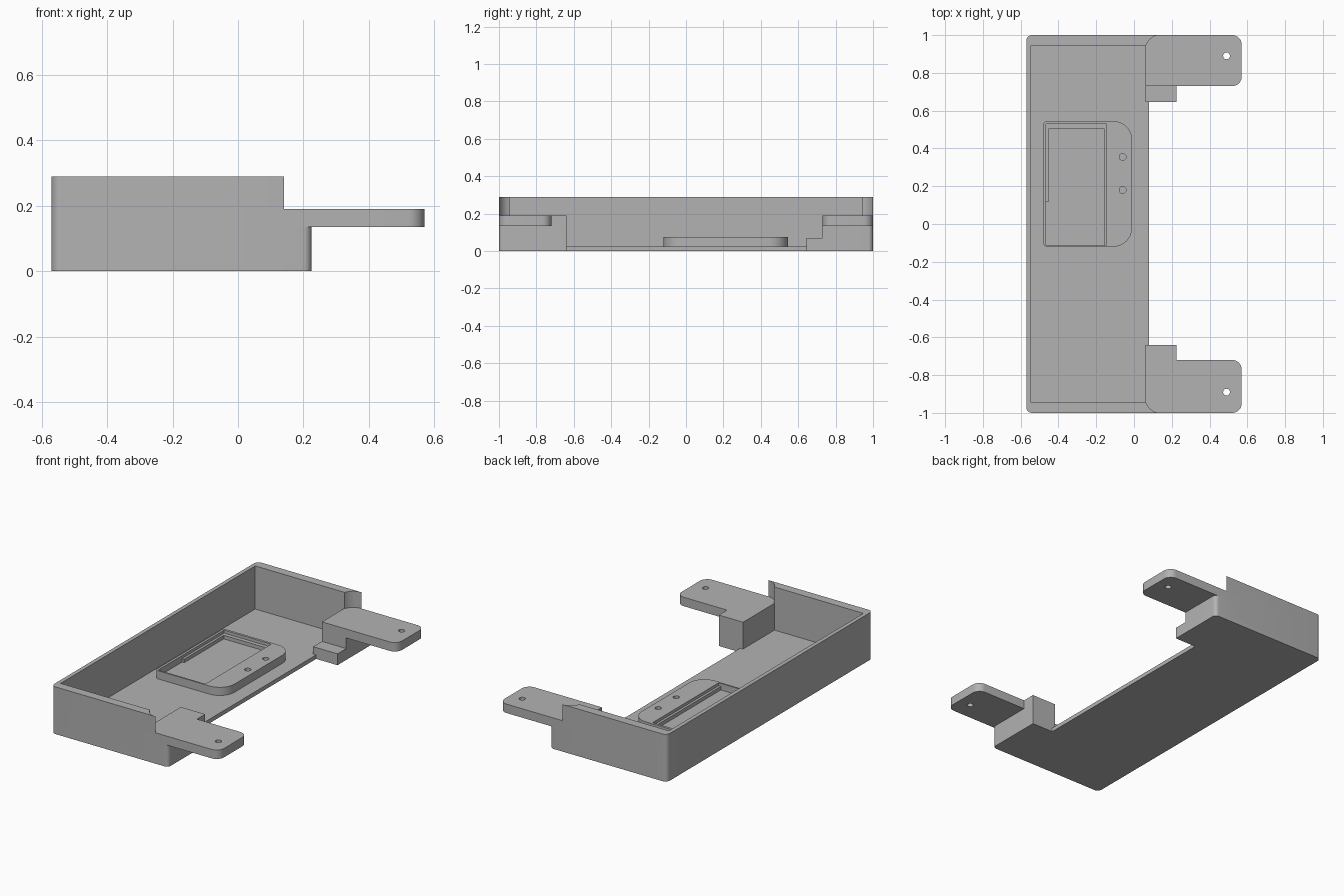
import bpy, bmesh
from math import sin, cos, radians, tan, pi
from mathutils import Vector

cube = bpy.data.objects.get("Cube")
if cube:
    bpy.data.objects.remove(cube, do_unlink=True)

grey = bpy.data.materials.new("plain grey")
grey.use_nodes = True
COLOUR = (0.45, 0.45, 0.45, 1)
grey.diffuse_color = COLOUR
grey.node_tree.nodes["Principled BSDF"].inputs["Base Color"].default_value = COLOUR


def arc(cx, cy, r, start, end, n=10):
    steps = [radians(start + (end - start) * i / n) for i in range(n + 1)]
    return [(cx + r * cos(a), cy + r * sin(a)) for a in steps]


def rounded(corners, n=8):
    """Outline from (x, y) or (x, y, radius) corners."""
    points = []
    for i, corner in enumerate(corners):
        p = Vector(corner[:2])
        if len(corner) == 2:
            points.append(tuple(p))
            continue
        r = corner[2]
        a = (Vector(corners[i - 1][:2]) - p).normalized()
        b = (Vector(corners[(i + 1) % len(corners)][:2]) - p).normalized()
        half = a.angle(b) / 2
        centre = p + (a + b).normalized() * r / sin(half)
        first = p + a * r / tan(half) - centre
        last = p + b * r / tan(half) - centre
        sweep = pi - 2 * half
        for k in range(n + 1):
            t = k / n
            v = (first * sin((1 - t) * sweep) + last * sin(t * sweep)) / sin(sweep)
            points.append(tuple(centre + v))
    return points


def prism(name, outline, z0, z1):
    bm = bmesh.new()
    base = bm.faces.new([bm.verts.new((x, y, z0)) for x, y in outline])
    top = bmesh.ops.extrude_face_region(bm, geom=[base], use_keep_orig=True)["geom"]
    bmesh.ops.translate(bm, vec=(0, 0, z1 - z0),
                        verts=[v for v in top if isinstance(v, bmesh.types.BMVert)])
    bmesh.ops.recalc_face_normals(bm, faces=bm.faces)
    mesh = bpy.data.meshes.new(name)
    bm.to_mesh(mesh)
    bm.free()
    mesh.materials.append(grey)
    obj = bpy.data.objects.new(name, mesh)
    bpy.context.collection.objects.link(obj)
    return obj


def cut(obj, cutter):
    mod = obj.modifiers.new("cut", "BOOLEAN")
    mod.operation = "DIFFERENCE"
    mod.solver = "EXACT"
    mod.object = cutter
    bpy.context.view_layer.objects.active = obj
    bpy.ops.object.modifier_apply(modifier=mod.name)
    bpy.data.objects.remove(cutter, do_unlink=True)


def drill(obj, x, y, z0, z1, r=0.018):
    cut(obj, prism("drill", arc(x, y, r, 0, 345, 23), z0, z1))


def box(x0, y0, x1, y1):
    return [(x0, y0), (x1, y0), (x1, y1), (x0, y1)]


FLOOR, TAB_Z, ARM_Z, TOP = 0.025, 0.135, 0.19, 0.29
FRONT, BACK = -0.64, 0.645      # inner ends of the arm posts
TAB_FRONT, TAB_BACK = -0.72, 0.73

parts = []

# Floor plate, including the feet of both arms
parts.append(prism("floor_plate", rounded([
    (-0.57, -1, 0.03), (0.225, -1, 0.025), (0.225, FRONT), (0.08, FRONT),
    (0.08, BACK), (0.225, BACK), (0.225, 1, 0.025), (-0.57, 1, 0.03)]), 0, FLOOR))

# Walls: lower band ends at the posts, upper band ends in scooped tips
outer = rounded([(0.06, 1), (-0.57, 1, 0.03), (-0.57, -1, 0.03), (0.06, -1)])
inner = [(-0.545, -0.945), (-0.545, 0.945)]
parts.append(prism("lower_walls", outer + [(0.06, -0.945)] + inner + [(0.06, 0.945)],
                   FLOOR, ARM_Z))
parts.append(prism("upper_walls", outer[1:-1] + arc(0.14, -0.92, 0.08, 270, 198.2)
                   + inner + arc(0.14, 0.92, 0.08, 161.8, 90), ARM_Z, TOP))

# Front arm: full height post with a drilled tab
parts.append(prism("front_post", rounded([
    (0.06, -1), (0.225, -1, 0.025), (0.225, FRONT), (0.06, FRONT)]), FLOOR, TAB_Z))
front_tab = prism("front_tab", rounded([
    (0.06, -1), (0.57, -1, 0.05), (0.57, TAB_FRONT, 0.05), (0.225, TAB_FRONT),
    (0.225, FRONT), (0.06, FRONT)]), TAB_Z, ARM_Z)
drill(front_tab, 0.49, -0.89, 0.1, 0.25)

# Back arm: post, low step and drilled tab
parts.append(prism("back_post", rounded([
    (0.06, TAB_BACK), (0.225, TAB_BACK), (0.225, 1, 0.025), (0.06, 1)]), FLOOR, TAB_Z))
parts.append(prism("back_step", box(0.06, BACK, 0.225, TAB_BACK), FLOOR, 0.07))
back_tab = prism("back_tab", rounded([
    (0.06, TAB_BACK), (0.57, TAB_BACK, 0.05), (0.57, 1, 0.05), (0.06, 1)]), TAB_Z, ARM_Z)
drill(back_tab, 0.49, 0.89, 0.1, 0.25)

# Raised holder with a stepped pocket and two screw holes
holder = prism("holder", rounded([
    (-0.48, -0.12, 0.02), (-0.01, -0.12, 0.1), (-0.01, 0.545, 0.1),
    (-0.48, 0.545, 0.02)]), FLOOR, 0.075)
cut(holder, prism("ledge_cutter", box(-0.465, -0.11, -0.145, 0.53), 0.057, 0.1))
cut(holder, prism("pocket_cutter", [
    (-0.465, -0.11), (-0.16, -0.11), (-0.16, 0.505), (-0.45, 0.505),
    (-0.45, 0.12), (-0.465, 0.12)], 0.035, 0.1))
for y in (0.18, 0.355):
    drill(holder, -0.06, y, 0.03, 0.1)

# Smooth the round corners, keep the edges sharp
bpy.ops.object.select_all(action="DESELECT")
for obj in parts + [front_tab, back_tab, holder]:
    obj.select_set(True)
bpy.context.view_layer.objects.active = holder
bpy.ops.object.shade_smooth_by_angle(angle=radians(30))
